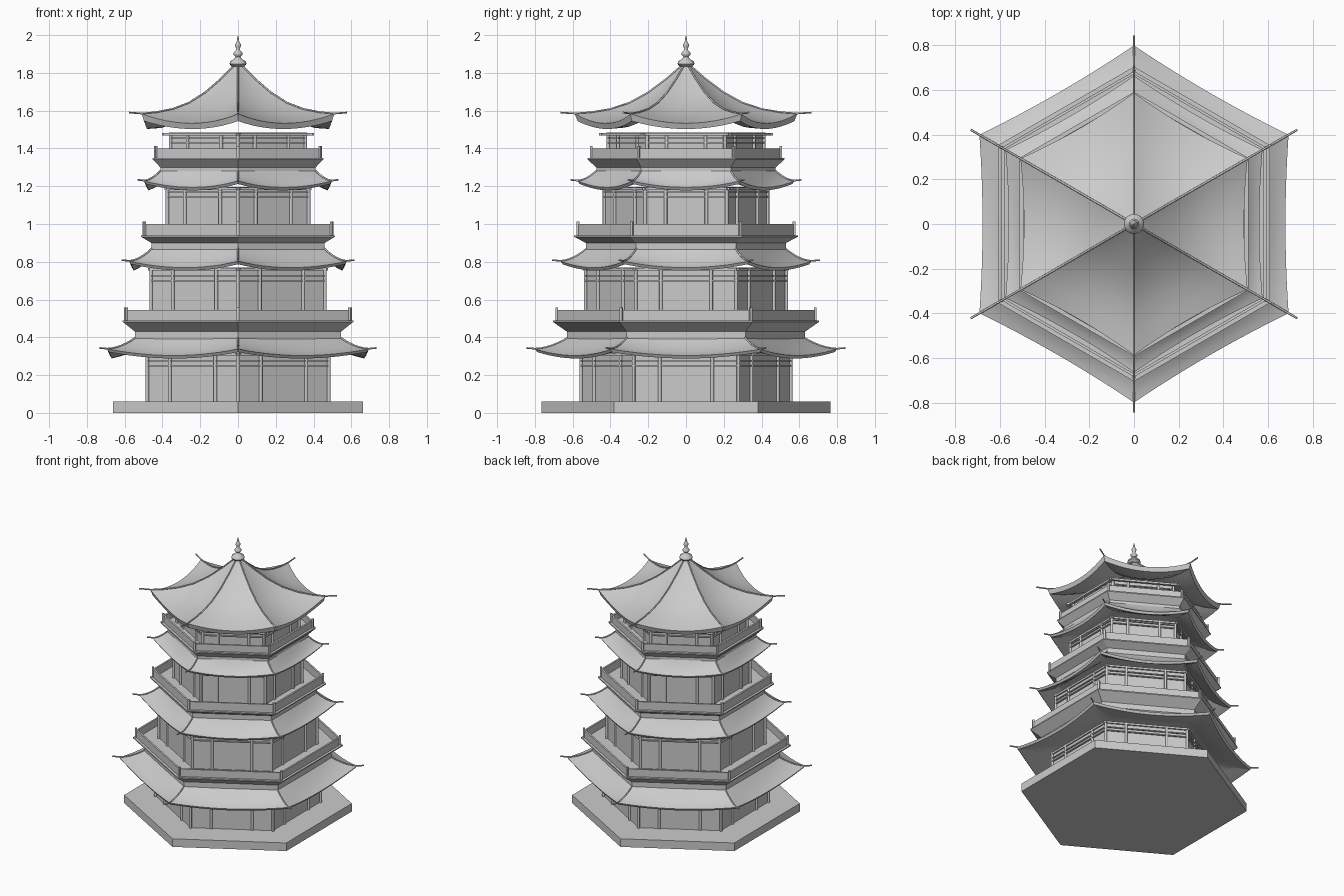
import bpy, bmesh, math
from mathutils import Vector, Matrix

if "Cube" in bpy.data.objects:
    bpy.data.objects.remove(bpy.data.objects["Cube"], do_unlink=True)

GREY = (0.6, 0.6, 0.6, 1)
stone = bpy.data.materials.new("plain_grey")
stone.use_nodes = True
stone.diffuse_color = GREY
stone.node_tree.nodes["Principled BSDF"].inputs["Base Color"].default_value = GREY
APOTHEM = math.cos(math.pi / 6)


def corner(i, r, z=0):
    a = math.radians(30 + 60 * i)
    return Vector((r * math.cos(a), r * math.sin(a), z))


def finish(name, bm, smooth=None):
    bmesh.ops.recalc_face_normals(bm, faces=bm.faces)
    mesh = bpy.data.meshes.new(name)
    bm.to_mesh(mesh)
    bm.free()
    mesh.materials.append(stone)
    obj = bpy.data.objects.new(name, mesh)
    bpy.context.collection.objects.link(obj)
    if smooth:
        bpy.ops.object.select_all(action="DESELECT")
        obj.select_set(True)
        bpy.context.view_layer.objects.active = obj
        bpy.ops.object.shade_smooth_by_angle(angle=math.radians(smooth))
    return obj


def hex_sweep(name, rows, steps=1, smooth=None):
    """Stack six-sided rings (corner radius, corner z, mid-side sag, mid-side bow)."""
    bm = bmesh.new()
    rings = []
    for r, z, *bend in rows:
        sag, bow = bend or (0, 0)
        ring = []
        for i in range(6):
            for k in range(steps):
                t = k / steps
                p = corner(i, r, z).lerp(corner(i + 1, r, z), t)
                dip = 4 * t * (1 - t)
                p -= corner(i + 0.5, bow * dip)
                p.z -= sag * dip
                ring.append(bm.verts.new(p))
        rings.append(ring)
    n = 6 * steps
    for a, b in zip(rings, rings[1:]):
        for j in range(n):
            k = (j + 1) % n
            bm.faces.new((a[j], a[k], b[k], b[j]))
    for ring in (rings[0], rings[-1]):
        bm.faces.new(ring)
    return finish(name, bm, smooth)


def add_box(bm, centre, size, angle):
    m = Matrix.Translation(centre) @ Matrix.Rotation(angle, 4, "Z")
    bmesh.ops.create_cube(bm, size=1, matrix=m @ Matrix.Diagonal((*size, 1)))


def ridges(name, points, radius):
    """Six thin tubes following the roof corners out to pointed tips."""
    curve = bpy.data.curves.new(name, "CURVE")
    curve.dimensions = "3D"
    curve.bevel_depth = radius
    curve.bevel_resolution = 1
    curve.use_fill_caps = True
    curve.materials.append(stone)
    for i in range(6):
        line = curve.splines.new("POLY")
        line.points.add(len(points) - 1)
        for p, (r, z) in zip(line.points, points):
            p.co = (*corner(i, r, z), 1)
    obj = bpy.data.objects.new(name, curve)
    bpy.context.collection.objects.link(obj)


def storey(label, r, bottom, top, beam_z, overhang):
    """Plain hexagonal wall with columns, panel frames and a header beam."""
    hex_sweep(label + "_walls", [(r - 0.012, bottom), (r - 0.012, top)])
    bm = bmesh.new()
    mid = (bottom + top) / 2
    for i in range(6):
        a = math.radians(60 * i + 60)
        for t in (0, 0.25, 0.75):
            p = corner(i, r - 0.008).lerp(corner(i + 1, r - 0.008), t)
            bmesh.ops.create_cone(bm, cap_ends=True, segments=10, radius1=0.009, radius2=0.009,
                                  depth=top - bottom, matrix=Matrix.Translation((p.x, p.y, mid)))
        side = corner(i + 0.5, (r - 0.008) * APOTHEM)
        for z in (beam_z, beam_z - 0.025):
            add_box(bm, (side.x, side.y, z), (0.014, r, 0.007), a)
        edge = corner(i + 0.5, (r + overhang) * APOTHEM - 0.008)
        add_box(bm, (edge.x, edge.y, top - 0.009), (0.016, r + overhang + 0.02, 0.014), a)
    finish(label + "_columns_and_beams", bm, 40)


def skirt_roof(label, r_top, z_top, r_eave, z_eave, r_wall, r_tip):
    """Curved skirt roof with lifted corners and a shallow fascia."""
    top, under, line = [], [], []
    for k in range(7):
        t = k / 6
        r = r_top + (r_eave - r_top) * t
        z = z_eave + (z_top - z_eave) * (1 - t) ** 1.8
        top.append((r, z, 0.034 * t, 0.014 * t))
        line.append((r, z + 0.002))
    for k in range(5):
        t = 1 - k / 4
        r = r_wall - 0.02 + (r_eave - 0.012 - r_wall + 0.02) * t
        z = z_eave - 0.016 + (z_top - z_eave - 0.02) * (1 - t) ** 1.5
        under.append((r, z, 0.034 * t, 0.014 * t))
    hex_sweep(label, top + under, 12, 25)
    ridges(label + "_ridges", line + [(r_tip, z_eave + 0.006)], 0.005)


def balcony(label, r_neck, z_neck, r_deck, z_deck, z_rail):
    """Flared deck with a thin solid parapet and corner posts."""
    r_rail = r_deck - 0.02
    hex_sweep(label, [(r_neck, z_neck - 0.04), (r_neck, z_neck), (r_deck, z_deck - 0.008),
                      (r_deck, z_deck), (r_rail, z_deck), (r_rail, z_rail),
                      (r_rail - 0.014, z_rail), (r_rail - 0.014, z_deck)])
    bm = bmesh.new()
    for i in range(6):
        high = z_rail + 0.014
        p = corner(i, r_rail, (z_deck + high) / 2)
        add_box(bm, p, (0.014, 0.014, high - z_deck), math.radians(30 + 60 * i))
    finish(label + "_posts", bm)


# Ground slab
hex_sweep("base_slab", [(0.765, 0), (0.765, 0.06)])

# Storeys
storey("first_storey", 0.563, 0.06, 0.32, 0.275, 0)
storey("second_storey", 0.54, 0.49, 0.77, 0.725, 0)
storey("third_storey", 0.44, 0.94, 1.195, 1.17, 0)
storey("fourth_storey", 0.42, 1.35, 1.485, 1.455, 0.035)

# Skirt roofs
skirt_roof("first_roof", 0.62, 0.40, 0.80, 0.338, 0.55, 0.845)
skirt_roof("second_roof", 0.525, 0.87, 0.665, 0.803, 0.53, 0.71)
skirt_roof("third_roof", 0.475, 1.28, 0.575, 1.228, 0.43, 0.612)

# Balconies
balcony("first_balcony", 0.63, 0.43, 0.705, 0.49, 0.545)
balcony("second_balcony", 0.53, 0.90, 0.592, 0.94, 1.0)
balcony("third_balcony", 0.475, 1.30, 0.522, 1.35, 1.40)

# Main roof: steep concave top with lifted corners
slope = [(0.02, 1.84), (0.1, 1.77), (0.2, 1.695), (0.3, 1.64), (0.4, 1.607), (0.5, 1.59), (0.588, 1.583)]
bend = lambda r: (0.05 * (r / 0.588) ** 1.5, 0.016 * (r / 0.588) ** 2)
shell = [(r, z, *bend(r)) for r, z in slope]
eave = [(0.575, 1.545, 0.042, 0.016)]
inside = [(r - 0.02, z - 0.042, *bend(r)) for r, z in reversed(slope[1:-1])]
hex_sweep("main_roof", shell + eave + inside, 12, 25)
ridges("main_roof_ridges", [(r, z + 0.002) for r, z in slope] + [(0.664, 1.59)], 0.005)

# Finial, turned on the vertical axis
profile = [(0, 1.83), (0.035, 1.835), (0.045, 1.848), (0.04, 1.862), (0.022, 1.872), (0.014, 1.885),
           (0.024, 1.897), (0.024, 1.905), (0.012, 1.918), (0.009, 1.93), (0.016, 1.942),
           (0.015, 1.952), (0.007, 1.964), (0.004, 1.985), (0, 2.0)]
bm = bmesh.new()
verts = [bm.verts.new((r, 0, z)) for r, z in profile]
edges = [bm.edges.new(pair) for pair in zip(verts, verts[1:])]
bmesh.ops.spin(bm, geom=verts + edges, cent=(0, 0, 0), axis=(0, 0, 1), angle=math.tau, steps=20)
bmesh.ops.remove_doubles(bm, verts=bm.verts, dist=0.0002)
finish("finial", bm, 50)
